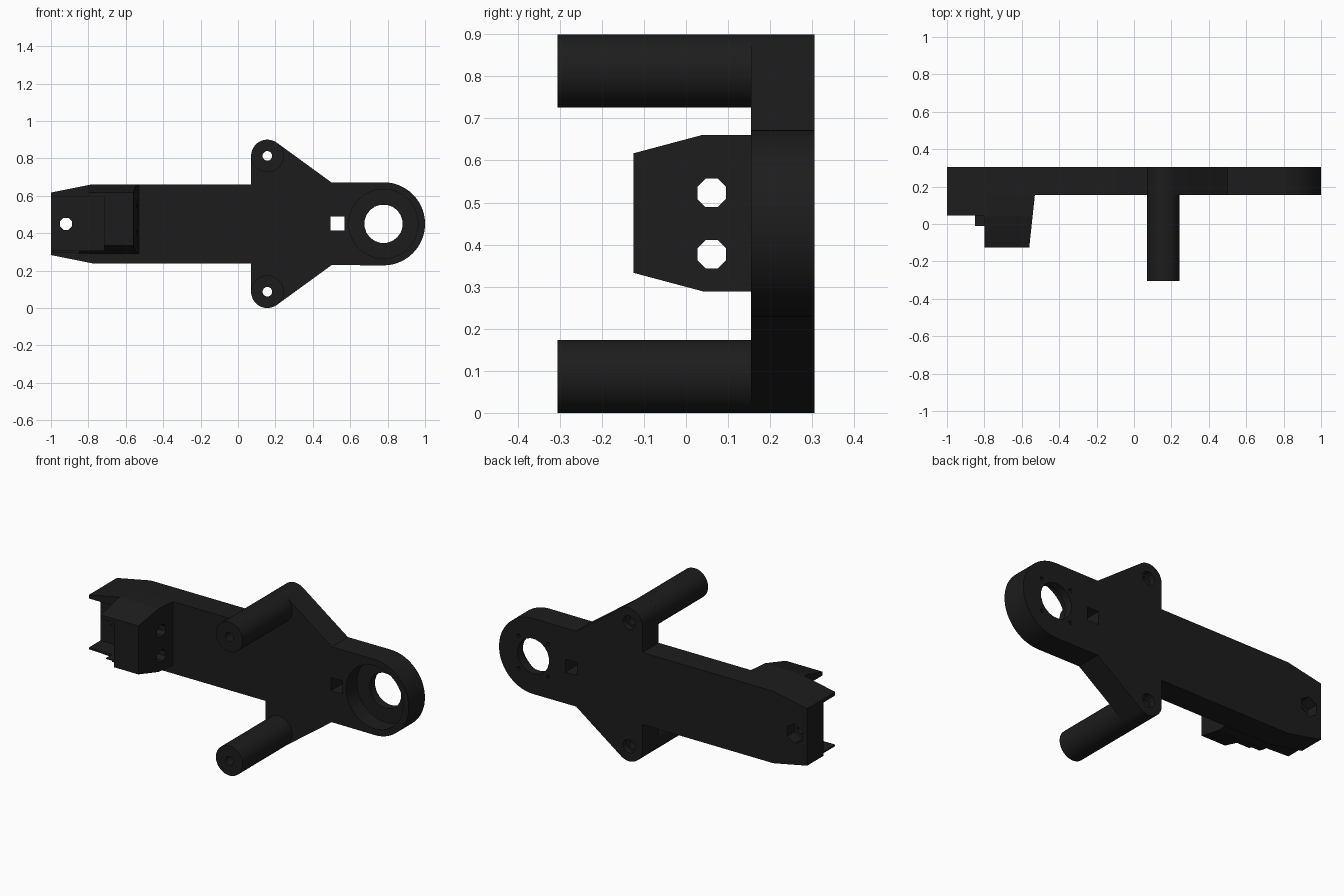
import bpy, bmesh, math
from mathutils import Vector

if "Cube" in bpy.data.objects:
    bpy.data.objects.remove(bpy.data.objects["Cube"])

mat = bpy.data.materials.new("black_plastic")
mat.diffuse_color = (0.012, 0.012, 0.012, 1)
mat.use_nodes = True
mat.node_tree.nodes["Principled BSDF"].inputs["Base Color"].default_value = mat.diffuse_color


def prism(name, pts, axis, a, b):
    """Extrude a 2D profile along an axis from a to b."""
    def place(p, d):
        u, v = p
        return {'x': (d, u, v), 'y': (u, d, v), 'z': (u, v, d)}[axis]
    bm = bmesh.new()
    low = [bm.verts.new(place(p, a)) for p in pts]
    high = [bm.verts.new(place(p, b)) for p in pts]
    bm.faces.new(low)
    bm.faces.new(high[::-1])
    n = len(pts)
    for i in range(n):
        j = (i + 1) % n
        bm.faces.new((low[i], high[i], high[j], low[j]))
    bmesh.ops.recalc_face_normals(bm, faces=bm.faces)
    me = bpy.data.meshes.new(name)
    bm.to_mesh(me)
    bm.free()
    ob = bpy.data.objects.new(name, me)
    bpy.context.collection.objects.link(ob)
    me.materials.append(mat)
    return ob


def arc(cx, cy, r, a0, a1, n):
    return [(cx + r * math.cos(math.radians(a0 + (a1 - a0) * i / n)),
             cy + r * math.sin(math.radians(a0 + (a1 - a0) * i / n))) for i in range(n + 1)]


def disc(cx, cy, r, n=32):
    return arc(cx, cy, r, 180 / n, 180 / n + 360, n)[:-1]


def rect(x0, x1, y0, y1):
    return [(x0, y0), (x1, y0), (x1, y1), (x0, y1)]


def cut(ob, tool, op='DIFFERENCE'):
    """Apply a boolean and remove the tool."""
    tool.hide_render = True
    m = ob.modifiers.new("cut", 'BOOLEAN')
    m.operation, m.object, m.solver = op, tool, 'EXACT'
    bpy.context.view_layer.objects.active = ob
    bpy.ops.object.modifier_apply(modifier=m.name)
    bpy.data.objects.remove(tool)


def smooth(ob):
    bpy.ops.object.select_all(action='DESELECT')
    ob.select_set(True)
    bpy.context.view_layer.objects.active = ob
    bpy.ops.object.shade_smooth_by_angle(angle=math.radians(25))


MID, FRONT, BACK = 0.45, 0.155, 0.305
EAR_X, EAR_R = 0.157, 0.087
EAR_Z = (EAR_R, 0.9 - EAR_R)
HEAD = (0.778, MID)

# Plate: upper half of the outline, mirrored about the middle
upper = ([(-1, 0.617), (-0.78, 0.661), (EAR_X - EAR_R, 0.661)]
         + arc(EAR_X, EAR_Z[1], EAR_R, 180, 54, 20)
         + [(0.5, 0.671)]
         + arc(*HEAD, 0.222, 90, 0, 24))
lower = [(x, 2 * MID - z) for x, z in upper[-2::-1]]
plate = prism("arm_plate", upper + lower, 'y', FRONT, BACK)

# Bearing seat with a thin back lip, and small blind screw holes
cut(plate, prism("c", disc(*HEAD, 0.185, 48), 'y', 0.1, 0.255))
cut(plate, prism("c", disc(*HEAD, 0.103, 20), 'y', 0.1, 0.4))
for k in range(4):
    a = math.radians(45 + 90 * k)
    p = (HEAD[0] + 0.135 * math.cos(a), HEAD[1] + 0.135 * math.sin(a))
    cut(plate, prism("c", disc(*p, 0.011, 8), 'y', 0.285, 0.4))

# Square hole
cut(plate, prism("c", rect(0.495, 0.57, 0.413, 0.49), 'y', 0.1, 0.4))

# End bolt hole with recess on the back
cut(plate, prism("c", disc(-0.92, MID, 0.035, 8), 'y', 0.1, 0.4))
cut(plate, prism("c", disc(-0.92, MID, 0.058, 6), 'y', 0.235, 0.4))

# Ear holes with recess on the back
for z in EAR_Z:
    cut(plate, prism("c", disc(EAR_X, z, 0.026, 12), 'y', 0.1, 0.4))
    cut(plate, prism("c", disc(EAR_X, z, 0.04, 12), 'y', 0.27, 0.4))
smooth(plate)

# Standoff posts
for label, z in zip(("lower", "upper"), EAR_Z):
    post = prism(label + "_post", disc(EAR_X, z, EAR_R, 40), 'y', -0.305, FRONT)
    cut(post, prism("c", disc(EAR_X, z, 0.026, 12), 'y', -0.4, 0.3))
    smooth(post)

# Clamp block: intersection of its top, front and side profiles
block = prism("clamp_block", [(-1, FRONT), (-1, 0.045), (-0.85, 0.045), (-0.85, -0.01),
                              (-0.8, -0.01), (-0.8, -0.125), (-0.56, -0.125),
                              (-0.53, FRONT)], 'z', 0.2, 0.8)
cut(block, prism("c", [(-1.1, 0.303), (-1.1, 0.597), (-0.78, 0.661), (-0.4, 0.661),
                       (-0.4, 0.239 + 0.05), (-0.78, 0.289)], 'y', -0.3, 0.3), 'INTERSECT')
cut(block, prism("c", [(0.3, 0.289), (0.04, 0.289), (-0.125, 0.333), (-0.2, 0.353),
                       (-0.2, 0.597), (-0.125, 0.617), (0.04, 0.661), (0.3, 0.661)],
                 'x', -1.2, -0.3), 'INTERSECT')
# Upper flange is notched further back than the lower one
cut(block, prism("c", rect(-0.9, -0.8, -0.05, 0.045), 'z', 0.5, 0.75))
# Open pocket at the end, then two bores running lengthwise
cut(block, prism("c", rect(-1.2, -0.717, 0.308, 0.596), 'y', -0.3, FRONT + 0.05))
for z in (0.377, 0.523):
    cut(block, prism("c", disc(0.061, z, 0.037, 8), 'x', -0.9, -0.4))
